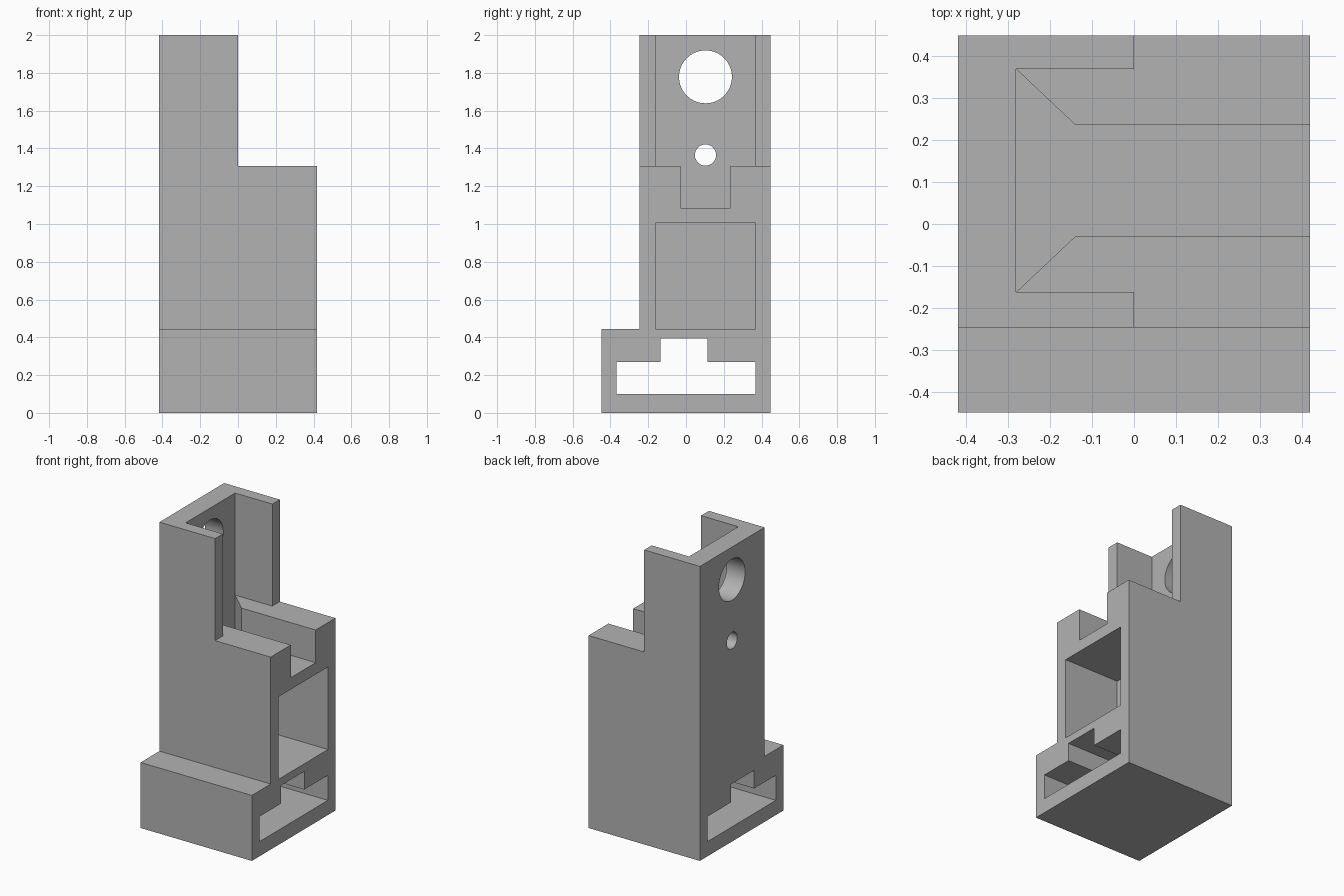
import bpy
import bmesh
from mathutils import Vector

if "Cube" in bpy.data.objects:
    bpy.data.objects.remove(bpy.data.objects["Cube"], do_unlink=True)

grey = bpy.data.materials.new("plain_grey")
grey.use_nodes = True
grey.diffuse_color = (0.45, 0.45, 0.45, 1)
grey.node_tree.nodes["Principled BSDF"].inputs["Base Color"].default_value = grey.diffuse_color


def prism(name, points, axis, low, high):
    """Extrude a 2D outline along x (points are y, z) or z (points are x, y)."""
    bm = bmesh.new()
    place = (lambda a, b: (low, a, b)) if axis == "x" else (lambda a, b: (a, b, low))
    face = bm.faces.new([bm.verts.new(place(a, b)) for a, b in points])
    moved = bmesh.ops.extrude_face_region(bm, geom=[face])["geom"]
    offset = Vector((high - low, 0, 0) if axis == "x" else (0, 0, high - low))
    bmesh.ops.translate(bm, vec=offset,
                        verts=[g for g in moved if isinstance(g, bmesh.types.BMVert)])
    bmesh.ops.recalc_face_normals(bm, faces=bm.faces)
    mesh = bpy.data.meshes.new(name)
    bm.to_mesh(mesh)
    bm.free()
    mesh.materials.append(grey)
    obj = bpy.data.objects.new(name, mesh)
    bpy.context.collection.objects.link(obj)
    return obj


def rect(a0, a1, b0, b1):
    return [(a0, b0), (a1, b0), (a1, b1), (a0, b1)]


def round_hole(name, z, radius):
    bpy.ops.mesh.primitive_cylinder_add(vertices=64, radius=radius, depth=0.4,
                                        location=(-0.4, HOLE_Y, z),
                                        rotation=(0, 1.570796, 0))
    obj = bpy.context.object
    obj.name = name
    obj.data.materials.append(grey)
    return obj


HALF_X, HALF_Y = 0.418, 0.448
STEP_Y, STEP_Z = -0.246, 0.445
SHELF, HEIGHT = 1.307, 2.0
IN_Y0, IN_Y1 = -0.162, 0.368      # inner faces of the side walls
CH_Y0, CH_Y1 = -0.03, 0.236       # channel sides
BACK_X = -0.28
HOLE_Y = 0.103

# Stepped housing
body = prism("housing", [(-HALF_Y, 0), (HALF_Y, 0), (HALF_Y, HEIGHT), (STEP_Y, HEIGHT),
                         (STEP_Y, STEP_Z), (-HALF_Y, STEP_Z)], "x", -HALF_X, HALF_X)

cutters = [
    # Lowered half and open upper bay
    prism("lowered_half", rect(-1, 1, SHELF, 3), "x", 0, 1),
    prism("upper_bay", rect(IN_Y0, IN_Y1, SHELF, 3), "x", BACK_X, 0.2),
    # Channel that flares toward the back wall
    prism("flared_channel", [(BACK_X, IN_Y0), (-0.14, CH_Y0), (1, CH_Y0),
                             (1, CH_Y1), (-0.14, CH_Y1), (BACK_X, IN_Y1)],
          "z", 1.085, 1.6),
    # Blind side window
    prism("side_window", rect(IN_Y0, IN_Y1, STEP_Z, 1.005), "x", 0, 1),
    # T-shaped slot right through the base
    prism("base_slot", [(-0.367, 0.1), (0.367, 0.1), (0.367, 0.27), (0.114, 0.27),
                        (0.114, 0.393), (-0.134, 0.393), (-0.134, 0.27),
                        (-0.367, 0.27)], "x", -1, 1),
    # Round holes in the back wall
    round_hole("large_hole", 1.779, 0.14),
    round_hole("small_hole", 1.365, 0.056),
]

for cutter in cutters:
    cutter.hide_render = True
    mod = body.modifiers.new(cutter.name, "BOOLEAN")
    mod.operation = "DIFFERENCE"
    mod.solver = "EXACT"
    mod.object = cutter

# Bake the cuts and drop the cutters
bpy.context.view_layer.update()
baked = bpy.data.meshes.new_from_object(body.evaluated_get(bpy.context.evaluated_depsgraph_get()))
body.modifiers.clear()
body.data = baked
for cutter in cutters:
    bpy.data.objects.remove(cutter, do_unlink=True)

bpy.ops.object.select_all(action="DESELECT")
body.select_set(True)
bpy.context.view_layer.objects.active = body
bpy.ops.object.shade_smooth_by_angle(angle=0.5)
